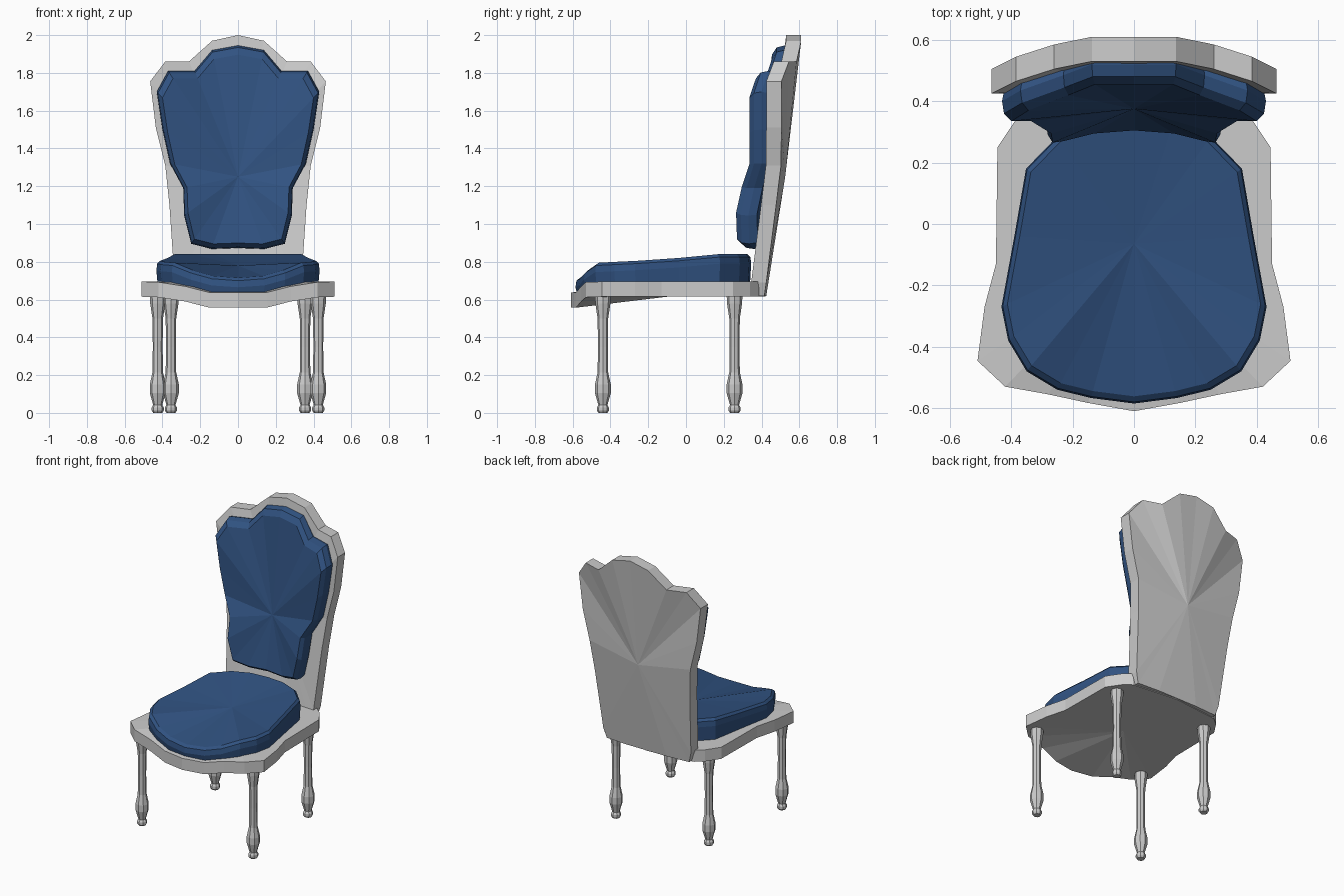
import bpy, bmesh
from math import sin, cos, pi
from mathutils import Vector

if "Cube" in bpy.data.objects:
    bpy.data.objects.remove(bpy.data.objects["Cube"])

fabric = bpy.data.materials.new("blue_fabric")
fabric.diffuse_color = (0.03, 0.085, 0.22, 1)
fabric.use_nodes = True
fabric.node_tree.nodes["Principled BSDF"].inputs["Base Color"].default_value = fabric.diffuse_color


def mirrored(half):
    """Close a half outline (starting and ending on x = 0) across x."""
    return half + [(-x, y, z) for x, y, z in half[-2:0:-1]]


def skin(name, rings, start, end, mat=None):
    """Join successive closed rings and cap both ends with a fan."""
    bm = bmesh.new()
    loops = [[bm.verts.new(p) for p in r] for r in rings]
    n = len(loops[0])
    for a, b in zip(loops, loops[1:]):
        for i in range(n):
            j = (i + 1) % n
            bm.faces.new((a[i], a[j], b[j], b[i]))
    for loop, centre in ((loops[0], start), (loops[-1], end)):
        c = bm.verts.new(centre)
        for i in range(n):
            bm.faces.new((loop[i], loop[(i + 1) % n], c))
    bmesh.ops.recalc_face_normals(bm, faces=bm.faces)
    me = bpy.data.meshes.new(name)
    bm.to_mesh(me)
    bm.free()
    ob = bpy.data.objects.new(name, me)
    bpy.context.collection.objects.link(ob)
    if mat:
        me.materials.append(mat)
    return ob


def moved(ring, dx=0, dy=0, dz=0):
    return [(x + dx, y + dy, z + dz) for x, y, z in ring]


# Seat frame: bowed front edge that droops in the middle
seat = mirrored([(0, -.61, .557), (.15, -.583, .557), (.28, -.555, .59),
                 (.42, -.53, .612), (.51, -.446, .615), (.487, -.27, .615),
                 (.45, -.13, .615), (.445, .25, .615), (.385, .34, .615),
                 (.33, .385, .615), (0, .42, .615)])
skin("seat_frame", [seat, moved(seat, dz=.08)], (0, -.1, .615), (0, -.1, .695))

# Backrest frame: shaped crest, bowed and leaning back
back = mirrored([(0, .53, 2.0), (.137, .53, 1.97), (.26, .505, 1.86),
                 (.385, .465, 1.86), (.465, .425, 1.755), (.435, .425, 1.51),
                 (.385, .423, 1.31), (.363, .397, 1.1), (.335, .345, .69),
                 (.315, .335, .62), (.15, .345, .62), (0, .345, .62)])
skin("backrest_frame", [back, moved(back, dy=.08)], (0, .445, 1.25), (0, .525, 1.25))

# Seat cushion: rim heights follow the sitter's curve, dished centre
rim = mirrored([(0, -.585, .715), (.14, -.567, .725), (.25, -.54, .755),
                (.35, -.48, .795), (.41, -.38, .80), (.432, -.27, .805),
                (.39, -.04, .82), (.352, .18, .84), (.25, .285, .84),
                (.13, .335, .84), (0, .345, .84)])
C = Vector((0, -.065))


def seat_ring(scale, height):
    return [(x * scale, C.y + (y - C.y) * scale, height(z)) for x, y, z in rim]


skin("seat_cushion",
     [seat_ring(.985, lambda z: min(.68, z - .085)),
      seat_ring(1.0, lambda z: z - .05),
      seat_ring(.99, lambda z: z - .015),
      seat_ring(.955, lambda z: z)],
     (0, -.065, .66), (0, -.065, .78), fabric)

# Backrest cushion: crest, waist and lumbar bulge
pad = mirrored([(0, .455, 1.945), (.137, .455, 1.92), (.23, .42, 1.81),
                (.37, .37, 1.81), (.43, .335, 1.70), (.40, .335, 1.50),
                (.36, .335, 1.32), (.29, .295, 1.19), (.285, .265, 1.045),
                (.248, .27, .895), (.14, .295, .868), (0, .305, .873)])


def pad_ring(scale, dy):
    return [(x * scale, y + dy, 1.25 + (z - 1.25) * scale) for x, y, z in pad]


skin("backrest_cushion",
     [pad_ring(.98, .11), pad_ring(1.0, .065), pad_ring(.985, .025), pad_ring(.93, 0)],
     (0, .47, 1.25), (0, .375, 1.25), fabric)

# Turned legs: eight-sided lathe profile (radius, height)
profile = [(.024, 0), (.032, .012), (.032, .028), (.024, .042), (.042, .105),
           (.042, .15), (.028, .215), (.026, .35), (.028, .50), (.04, .58), (.042, .63)]
for label, lx, ly in (("front", .425, -.44), ("back", .355, .257)):
    for side, s in (("left", -1), ("right", 1)):
        rings = [[(s * lx + r * cos(pi * k / 4), ly + r * sin(pi * k / 4), z)
                  for k in range(8)] for r, z in profile]
        skin(f"{label}_leg_{side}", rings, (s * lx, ly, 0), (s * lx, ly, .63))
